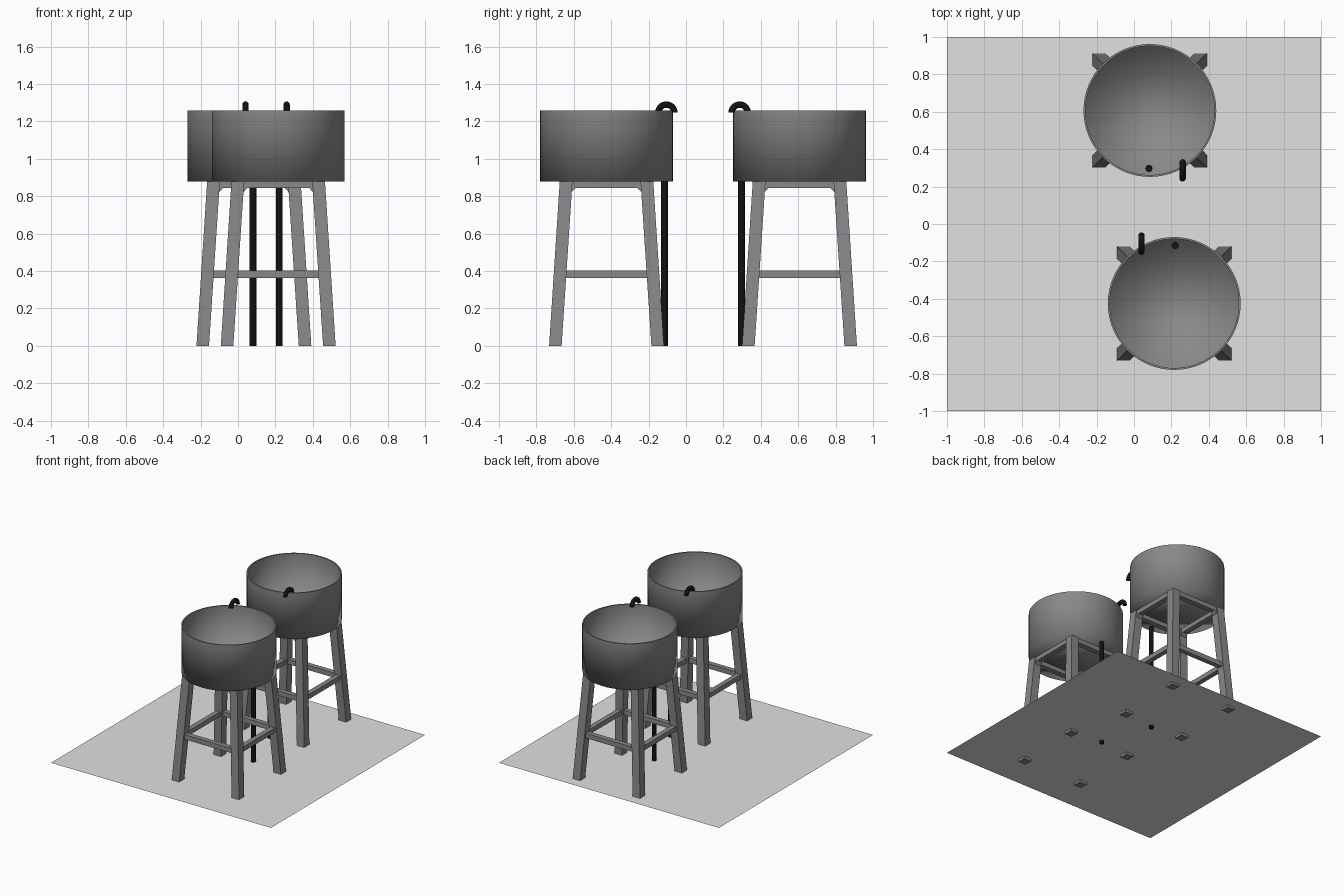
import bpy, bmesh, math
from mathutils import Vector, Matrix

if "Cube" in bpy.data.objects:
    bpy.data.objects.remove(bpy.data.objects["Cube"])


def material(name, v):
    m = bpy.data.materials.new(name)
    m.diffuse_color = (v, v, v, 1)
    m.use_nodes = True
    m.node_tree.nodes["Principled BSDF"].inputs["Base Color"].default_value = m.diffuse_color
    return m


GREY = material("mid grey", 0.25)
BLACK = material("black", 0.006)
LIGHT = material("light grey", 0.75)


def finish(bm, name, mat, xf=Matrix(), smooth=None):
    bmesh.ops.recalc_face_normals(bm, faces=bm.faces)
    me = bpy.data.meshes.new(name)
    bm.to_mesh(me)
    bm.free()
    me.materials.append(mat)
    ob = bpy.data.objects.new(name, me)
    bpy.context.collection.objects.link(ob)
    ob.matrix_world = xf
    if smooth is not None:
        bpy.ops.object.select_all(action='DESELECT')
        ob.select_set(True)
        bpy.context.view_layer.objects.active = ob
        bpy.ops.object.shade_smooth_by_angle(angle=smooth)
    return ob


def loft(bm, rings, cap=True):
    """Join rings of points with quads and close the ends."""
    vs = [[bm.verts.new(p) for p in r] for r in rings]
    n = len(vs[0])
    for a, b in zip(vs, vs[1:]):
        for i in range(n):
            bm.faces.new((a[i], a[(i + 1) % n], b[(i + 1) % n], b[i]))
    if cap:
        bm.faces.new(vs[0])
        bm.faces.new(vs[-1])
    return vs


def box(bm, lo, hi):
    loft(bm, [[(lo[0], lo[1], z), (hi[0], lo[1], z), (hi[0], hi[1], z), (lo[0], hi[1], z)]
              for z in (lo[2], hi[2])])


def circle(r, z, n):
    return [(r * math.cos(2 * math.pi * i / n), r * math.sin(2 * math.pi * i / n), z)
            for i in range(n)]


def basin(xf):
    # open round tub; smooth over the base edge, sharp at the rim
    bm = bmesh.new()
    n = 64
    vs = loft(bm, [circle(0.355, 0.88, n), circle(0.355, 1.257, n),
                   circle(0.345, 1.257, n), circle(0.345, 0.892, n)])
    for ring in vs[1:3]:
        for i in range(n):
            bm.edges.get((ring[i], ring[(i + 1) % n])).smooth = False
    for f in bm.faces:
        f.smooth = True
    finish(bm, "basin", GREY, xf)


def stand(xf):
    # splayed legs
    for sx, sy, name in ((-1, -1, "front_left"), (1, -1, "front_right"),
                         (-1, 1, "back_left"), (1, 1, "back_right")):
        bm = bmesh.new()
        loft(bm, [[(sx * a, sy * b, z) for a, b in ((i, i), (o, i), (o, o), (i, o))]
                  for i, o, z in ((0.24, 0.307, 0.0), (0.182, 0.25, 0.88))])
        finish(bm, name + "_leg", GREY, xf)
    # stretchers, top rails and corner brackets on all four sides
    for k, side in enumerate(("front", "right", "back", "left")):
        turn = xf @ Matrix.Rotation(k * math.pi / 2, 4, 'Z')
        bm = bmesh.new()
        box(bm, (-0.235, -0.268, 0.363), (0.235, -0.228, 0.402))
        finish(bm, side + "_stretcher", GREY, turn)
        bm = bmesh.new()
        box(bm, (-0.21, -0.24, 0.845), (0.21, -0.195, 0.88))
        finish(bm, side + "_rail", GREY, turn)
        bm = bmesh.new()
        for s in (-1, 1):
            loft(bm, [[(s * 0.195, y, 0.85), (s * 0.16, y, 0.85), (s * 0.187, y, 0.82)]
                      for y in (-0.24, -0.195)])
        finish(bm, side + "_brackets", GREY, turn)


def plumbing(xf):
    # drain pipe from the floor into the tub
    bm = bmesh.new()
    loft(bm, [[(x - 0.005, y - 0.31, z) for x, y, z in circle(0.018, h, 12)]
              for h in (0.0, 0.905)])
    finish(bm, "drain_pipe", BLACK, xf, math.radians(40))
    # hooked spout over the rim
    bm = bmesh.new()
    rings = []
    for i in range(17):
        t = math.pi * i / 16
        d = Vector((0, math.cos(t), math.sin(t)))
        mid = Vector((0.175, -0.32, 1.247)) + d * 0.043
        rings.append([mid + (d * math.cos(a) + Vector((1, 0, 0)) * math.sin(a)) * 0.017
                      for a in (2 * math.pi * j / 12 for j in range(12))])
    finish_rings = loft(bm, rings)
    finish(bm, "spout", BLACK, xf, math.radians(40))


# two washstands facing each other
for x, y, angle in ((0.085, 0.607, 0), (0.215, -0.425, math.pi)):
    place = Matrix.Translation((x, y, 0)) @ Matrix.Rotation(angle, 4, 'Z')
    basin(place)
    stand(place)
    plumbing(place)

# thin floor sheet just above the leg ends
bm = bmesh.new()
bm.faces.new([bm.verts.new(p) for p in
              ((-1, -1, 0.02), (1, -1, 0.02), (1, 1, 0.02), (-1, 1, 0.02))])
finish(bm, "floor_sheet", LIGHT)
